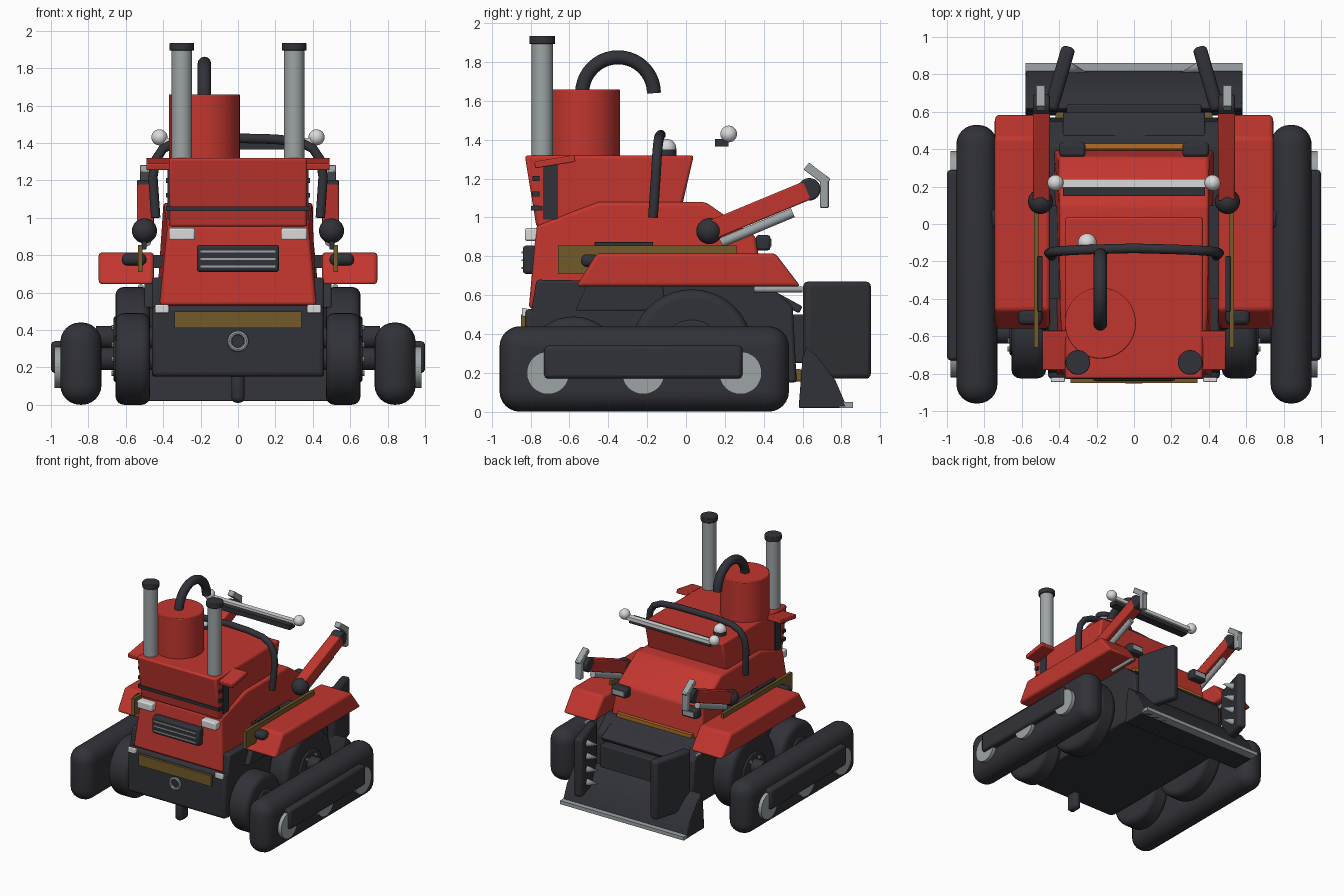
import bpy, bmesh, math
from mathutils import Matrix, Vector, Euler

if "Cube" in bpy.data.objects:
    bpy.data.objects.remove(bpy.data.objects["Cube"], do_unlink=True)


def material(name, r, g, b):
    m = bpy.data.materials.new(name)
    m.use_nodes = True
    m.diffuse_color = (r, g, b, 1)
    m.node_tree.nodes["Principled BSDF"].inputs["Base Color"].default_value = (r, g, b, 1)
    return m


RED = material("red paint", 0.54, 0.037, 0.028)
DARK = material("dark rubber", 0.031, 0.032, 0.04)
SILVER = material("silver metal", 0.34, 0.37, 0.38)
WHITE = material("white lamp", 0.7, 0.7, 0.7)
GOLD = material("dull gold", 0.17, 0.105, 0.024)
ORANGE = material("orange strip", 0.45, 0.15, 0.02)


# All geometry is in world coordinates, so pairs mirror about x = 0
def finish(ob, mat, bevel=0, seg=2, pair=False):
    ob.data.materials.append(mat)
    bpy.context.scene.collection.objects.link(ob)
    if bevel:
        b = ob.modifiers.new("Bevel", "BEVEL")
        b.width, b.segments, b.limit_method = bevel, seg, "ANGLE"
    if pair:
        ob.modifiers.new("Mirror", "MIRROR")
    return ob


def from_bm(name, bm, mat, **kw):
    me = bpy.data.meshes.new(name)
    bmesh.ops.recalc_face_normals(bm, faces=bm.faces)
    bm.to_mesh(me)
    bm.free()
    return finish(bpy.data.objects.new(name, me), mat, **kw)


def box(name, x, y, z, mat, rot=(0, 0, 0), **kw):
    bm = bmesh.new()
    centre = Vector([(a + b) / 2 for a, b in (x, y, z)])
    size = [b - a for a, b in (x, y, z)]
    m = Matrix.LocRotScale(centre, Euler(rot), Vector(size))
    bmesh.ops.create_cube(bm, size=1, matrix=m)
    return from_bm(name, bm, mat, **kw)


def rod(name, p, q, r, mat, r2=None, sides=32, **kw):
    p, q = Vector(p), Vector(q)
    bm = bmesh.new()
    m = Matrix.Translation((p + q) / 2) @ (q - p).to_track_quat("Z", "Y").to_matrix().to_4x4()
    bmesh.ops.create_cone(bm, cap_ends=True, segments=sides, radius1=r,
                          radius2=r if r2 is None else r2, depth=(q - p).length, matrix=m)
    return from_bm(name, bm, mat, **kw)


def ball(name, p, r, mat, **kw):
    bm = bmesh.new()
    bmesh.ops.create_uvsphere(bm, u_segments=24, v_segments=14, radius=r,
                              matrix=Matrix.Translation(p))
    return from_bm(name, bm, mat, **kw)


def prism(name, pts, mat, x=None, **kw):
    """Side profile of (y, z) spanning x, or (y, z, half width) about the centre."""
    bm = bmesh.new()
    ends = [[bm.verts.new((x[i] if x else side * p[2], p[0], p[1])) for p in pts]
            for i, side in enumerate((-1, 1))]
    bm.faces.new(ends[0])
    bm.faces.new(ends[1][::-1])
    for i in range(len(pts)):
        j = (i + 1) % len(pts)
        bm.faces.new((ends[0][i], ends[1][i], ends[1][j], ends[0][j]))
    return from_bm(name, bm, mat, **kw)


def tube(name, pts, r, mat):
    cu = bpy.data.curves.new(name, "CURVE")
    cu.dimensions, cu.bevel_depth, cu.bevel_resolution, cu.use_fill_caps = "3D", r, 4, True
    s = cu.splines.new("POLY")
    s.points.add(len(pts) - 1)
    for sp, p in zip(s.points, pts):
        sp.co = (*p, 1)
    return finish(bpy.data.objects.new(name, cu), mat)


# Tracks
box("track", (0.73, 0.95), (-0.96, 0.53), (0, 0.44), DARK, bevel=0.105, seg=6, pair=True)
box("track_panel", (0.9, 1.0), (-0.73, 0.29), (0.17, 0.34), DARK, bevel=0.02, pair=True)
for y in (-0.71, -0.22, 0.28):
    rod("track_roller", (0.9, y, 0.2), (0.98, y, 0.2), 0.11, SILVER, pair=True)

# Inner wheels with hubs and bolts
for y, r in ((-0.58, 0.245), (0.03, 0.315)):
    rod("tyre", (0.47, y, r), (0.655, y, r), r, DARK, sides=40, bevel=0.045, seg=4, pair=True)
    rod("axle", (0.3, y, 0.36 if y > 0 else r), (0.76, y, 0.36 if y > 0 else r), 0.06, DARK, pair=True)
    rod("hub", (0.6, y, r), (0.665, y, r), r * 0.5, DARK, bevel=0.01, pair=True)
    for k in range(6):
        a = k * math.tau / 6
        c = (y + r * 0.36 * math.cos(a), r + r * 0.36 * math.sin(a))
        rod("wheel_bolt", (0.65, *c), (0.675, *c), 0.014, SILVER, sides=8, pair=True)

# Chassis
box("chassis_front", (-0.46, 0.46), (-0.83, -0.3), (0.15, 0.53), DARK, bevel=0.025, seg=3)
prism("chassis", [(-0.8, 0.15), (-0.8, 0.5), (-0.77, 0.68), (0.42, 0.66), (0.55, 0.54),
                  (0.57, 0.15)], DARK, x=(-0.46, 0.46), bevel=0.015)
prism("side_skirt", [(-0.57, 0.52), (-0.51, 0.65), (-0.12, 0.65), (-0.1, 0.52)], DARK,
      x=(0.44, 0.5), bevel=0.008, pair=True)
box("front_nub", (-0.036, 0.036), (-0.81, -0.7), (0.01, 0.18), DARK, bevel=0.03, seg=3)
box("bumper_strip", (-0.34, 0.34), (-0.85, -0.82), (0.41, 0.5), GOLD)
box("bumper_lamp", (0.37, 0.445), (-0.845, -0.82), (0.49, 0.535), WHITE, bevel=0.006, pair=True)
bpy.ops.mesh.primitive_torus_add(location=(0, -0.84, 0.34), rotation=(math.pi / 2, 0, 0),
                                 major_radius=0.045, minor_radius=0.012,
                                 major_segments=28, minor_segments=8)
bpy.context.object.name = "tow_ring"
bpy.context.object.data.materials.append(SILVER)

# Hood
prism("hood", [(-0.81, 0.53, 0.42), (-0.77, 0.96, 0.375), (-0.45, 1.08, 0.4), (0.1, 1.08, 0.4),
               (0.36, 0.9, 0.4), (0.4, 0.62, 0.43)], RED, bevel=0.02, seg=3)
box("grille", (-0.22, 0.22), (-0.84, -0.77), (0.71, 0.855), DARK, bevel=0.015)
for z in (0.74, 0.78, 0.82):
    box("grille_slat", (-0.2, 0.2), (-0.846, -0.83), (z - 0.005, z + 0.005), SILVER)
box("headlight", (0.23, 0.37), (-0.83, -0.76), (0.88, 0.945), WHITE, bevel=0.01, pair=True)
box("rear_lamp", (0.26, 0.4), (0.36, 0.435), (0.83, 0.91), DARK, bevel=0.015, pair=True)
box("rear_lamp_lens", (0.28, 0.38), (0.43, 0.44), (0.85, 0.89), SILVER, pair=True)
box("rear_strip", (-0.35, 0.35), (0.4, 0.43), (0.66, 0.69), ORANGE)
box("side_plate", (0.51, 0.535), (-0.66, 0.26), (0.71, 0.855), GOLD, pair=True)
box("side_vent", (0.49, 0.515), (-0.47, -0.17), (0.83, 0.875), DARK, bevel=0.005, pair=True)
box("plate_bracket", (0.38, 0.52), (-0.4, 0.1), (0.73, 0.8), DARK, pair=True)

# Engine housing
prism("engine_housing", [(-0.83, 1.32), (0.04, 1.32), (-0.02, 1.06), (-0.45, 1.06),
                         (-0.75, 0.95), (-0.77, 0.95)], RED, x=(-0.37, 0.37), bevel=0.015)
box("front_band", (-0.378, 0.378), (-0.797, -0.74), (1.035, 1.06), DARK)
box("side_band", (0.36, 0.376), (-0.735, -0.66), (0.99, 1.27), DARK, pair=True)
for z in (1.05, 1.12, 1.2):
    box("side_stud", (0.36, 0.385), (-0.79, -0.755), (z - 0.013, z + 0.013), DARK, pair=True)
box("wing", (0.34, 0.49), (-0.78, -0.57), (1.27, 1.305), RED, rot=(0.16, 0, 0),
    bevel=0.006, pair=True)

# Tank, hose and exhausts
rod("tank", (-0.18, -0.53, 1.3), (-0.18, -0.53, 1.66), 0.19, RED, sides=48, bevel=0.006)
arc = [(-0.18, -0.35 - 0.185 * math.cos(math.pi * i / 20),
        1.64 + 0.185 * math.sin(math.pi * i / 20)) for i in range(21)]
tube("hose", arc, 0.036, DARK)
rod("exhaust", (0.3, -0.74, 1.28), (0.3, -0.74, 1.9), 0.055, SILVER, pair=True)
rod("exhaust_cap", (0.3, -0.74, 1.893), (0.3, -0.74, 1.935), 0.066, DARK, bevel=0.005, pair=True)

# Roll bar and lamps
half = [(0.44, -0.17, 1.0), (0.455, -0.155, 1.22), (0.44, -0.15, 1.31), (0.40, -0.145, 1.37),
        (0.33, -0.14, 1.405), (0.2, -0.135, 1.42), (0, -0.13, 1.425)]
tube("roll_bar", half + [(-x, y, z) for x, y, z in half[-2::-1]], 0.026, DARK)
rod("beacon_base", (-0.25, -0.1, 1.31), (-0.25, -0.1, 1.35), 0.05, DARK)
ball("beacon", (-0.25, -0.1, 1.355), 0.05, WHITE)
box("light_bar", (-0.4, 0.4), (0.195, 0.24), (1.395, 1.425), WHITE)
box("light_bar_base", (-0.38, 0.38), (0.15, 0.22), (1.365, 1.405), DARK)
ball("light_bar_end", (0.42, 0.22, 1.43), 0.043, WHITE, pair=True)

# Fenders
prism("fender", [(-0.565, 0.645), (-0.46, 0.815), (0.46, 0.815), (0.59, 0.645)], RED,
      x=(0.45, 0.745), bevel=0.02, seg=3, pair=True)
box("fender_lamp", (0.49, 0.62), (-0.54, -0.45), (0.745, 0.81), DARK, bevel=0.028, seg=3, pair=True)
rod("fender_strut", (0.52, 0.35, 0.63), (0.52, 0.6, 0.63), 0.015, SILVER, pair=True)

# Arms with claws
tilt = math.atan2(0.22, 0.53)
ball("arm_shoulder", (0.5, 0.12, 0.93), 0.067, DARK, pair=True)
box("arm", (0.45, 0.54), (0.12, 0.65), (0.99, 1.09), RED, rot=(tilt, 0, 0), bevel=0.008, pair=True)
rod("arm_piston", (0.49, 0.18, 0.87), (0.49, 0.55, 1.025), 0.025, SILVER, pair=True)
rod("arm_wrist", (0.45, 0.635, 1.145), (0.54, 0.635, 1.145), 0.058, DARK, bevel=0.01, pair=True)
box("claw_top", (0.475, 0.525), (0.605, 0.745), (1.2, 1.245), SILVER,
    rot=(-0.65, 0, 0), bevel=0.005, pair=True)
box("claw_tip", (0.475, 0.525), (0.69, 0.735), (1.05, 1.21), SILVER, bevel=0.005, pair=True)

# Blade with side plates and spikes
prism("blade", [(0.58, 0.02), (0.83, 0.02), (0.77, 0.16), (0.67, 0.29), (0.62, 0.33),
                (0.6, 0.28)], DARK, x=(-0.58, 0.58), bevel=0.006)
box("blade_edge", (-0.58, 0.58), (0.79, 0.86), (0.02, 0.05), SILVER)
box("blade_back", (-0.36, 0.36), (0.54, 0.64), (0.25, 0.5), DARK, bevel=0.01)
box("blade_shelf", (-0.38, 0.38), (0.45, 0.6), (0.54, 0.58), DARK, rot=(-0.5, 0, 0), bevel=0.008)
box("blade_mount", (-0.42, 0.42), (0.52, 0.595), (0.155, 0.22), GOLD, bevel=0.008)
box("blade_cheek", (0.36, 0.435), (0.6, 0.955), (0.17, 0.67), DARK, rot=(0, 0, 0.28),
    bevel=0.025, seg=3, pair=True)
for z in (0.26, 0.37, 0.48, 0.59):
    rod("spike", (0.36, 0.84, z), (0.25, 0.81, z), 0.034, SILVER, r2=0, sides=16, pair=True)

# Smooth shading with sharp edges kept
bpy.ops.object.select_all(action="DESELECT")
for ob in bpy.context.scene.objects:
    if ob.type == "MESH":
        ob.select_set(True)
        bpy.context.view_layer.objects.active = ob
bpy.ops.object.shade_smooth_by_angle(angle=math.radians(35))
